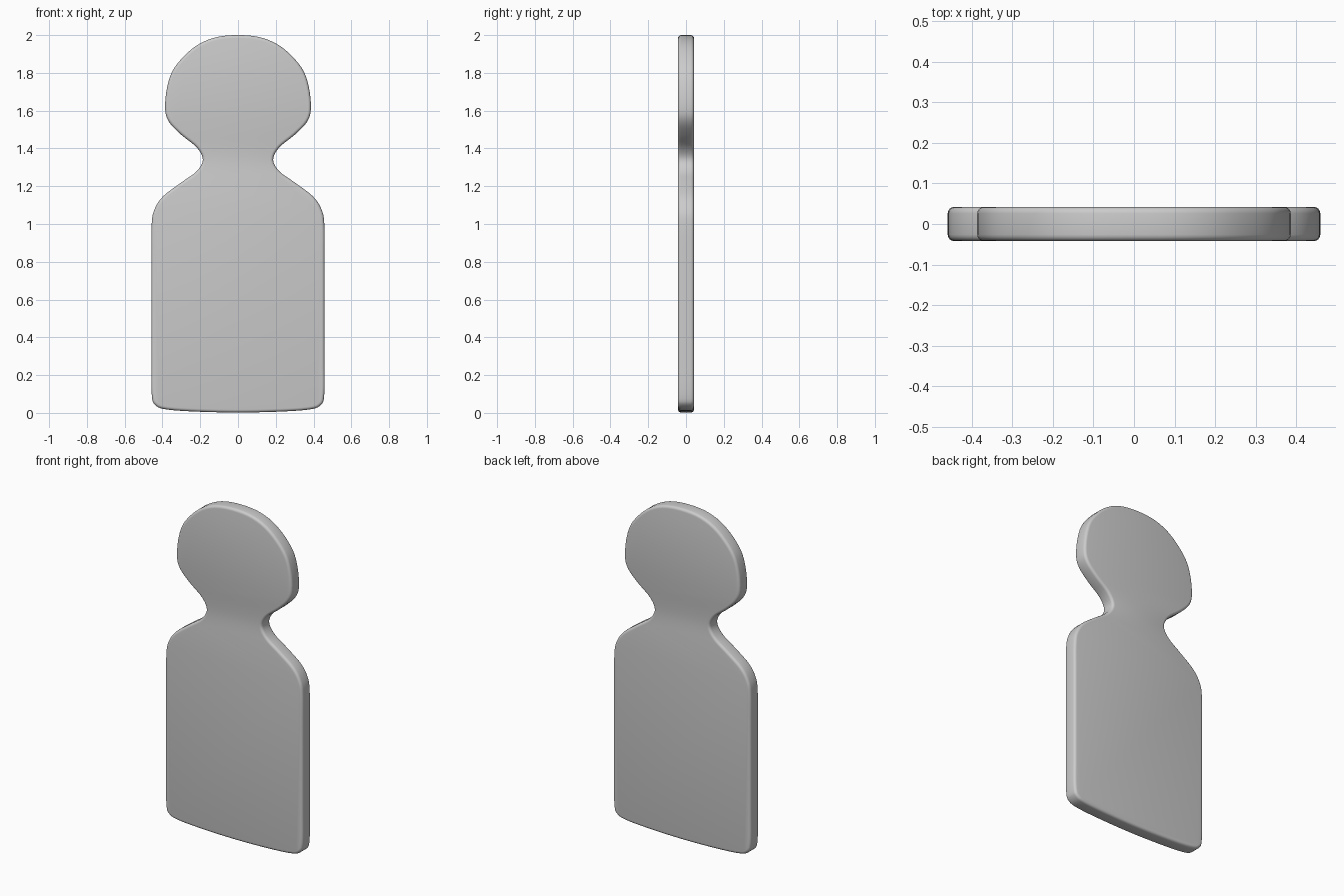
import bpy, bmesh
from mathutils import Vector

if "Cube" in bpy.data.objects:
    bpy.data.objects.remove(bpy.data.objects["Cube"])

# Right half of the silhouette (x, z), bottom centre to top centre
HALF = [(0, 0.002), (0.2, 0.006), (0.37, 0.017), (0.437, 0.04), (0.457, 0.10),
        (0.458, 0.3), (0.458, 0.8), (0.457, 1.0), (0.441, 1.08), (0.395, 1.148),
        (0.30, 1.22), (0.22, 1.278), (0.186, 1.34), (0.218, 1.405), (0.30, 1.472),
        (0.365, 1.54), (0.386, 1.61), (0.374, 1.73), (0.335, 1.83),
        (0.24, 1.93), (0.13, 1.985), (0, 2.0)]
HALF_DEPTH = 0.042


def smooth_loop(points, steps=4):
    """Closed Catmull-Rom curve through the points."""
    pts = [Vector(p) for p in points]
    n, out = len(pts), []
    for i in range(n):
        a, b, c, d = (pts[(i + k) % n] for k in (-1, 0, 1, 2))
        for s in range(steps):
            t = s / steps
            out.append(0.5 * (2 * b + (c - a) * t + (2 * a - 5 * b + 4 * c - d) * t ** 2
                              + (3 * b - a - 3 * c + d) * t ** 3))
    return out


# Flat board: mirrored outline extruded through its thickness
outline = smooth_loop(HALF + [(-x, z) for x, z in HALF[-2:0:-1]])
bm = bmesh.new()
face = bm.faces.new([bm.verts.new((p.x, -HALF_DEPTH, p.y)) for p in outline])
ext = bmesh.ops.extrude_face_region(bm, geom=[face], use_keep_orig=True)
moved = [g for g in ext["geom"] if isinstance(g, bmesh.types.BMVert)]
bmesh.ops.translate(bm, verts=moved, vec=(0, 2 * HALF_DEPTH, 0))
bmesh.ops.recalc_face_normals(bm, faces=bm.faces)
mesh = bpy.data.meshes.new("figure_board")
bm.to_mesh(mesh)
bm.free()
board = bpy.data.objects.new("figure_board", mesh)
bpy.context.collection.objects.link(board)

# Softened rim
bevel = board.modifiers.new("rim", "BEVEL")
bevel.width = 0.016
bevel.segments = 4
bevel.limit_method = "ANGLE"
bevel.angle_limit = 1.0
bevel.use_clamp_overlap = False

bpy.context.view_layer.objects.active = board
board.select_set(True)
bpy.ops.object.modifier_apply(modifier=bevel.name)
bpy.ops.object.shade_smooth_by_angle(angle=0.7)
